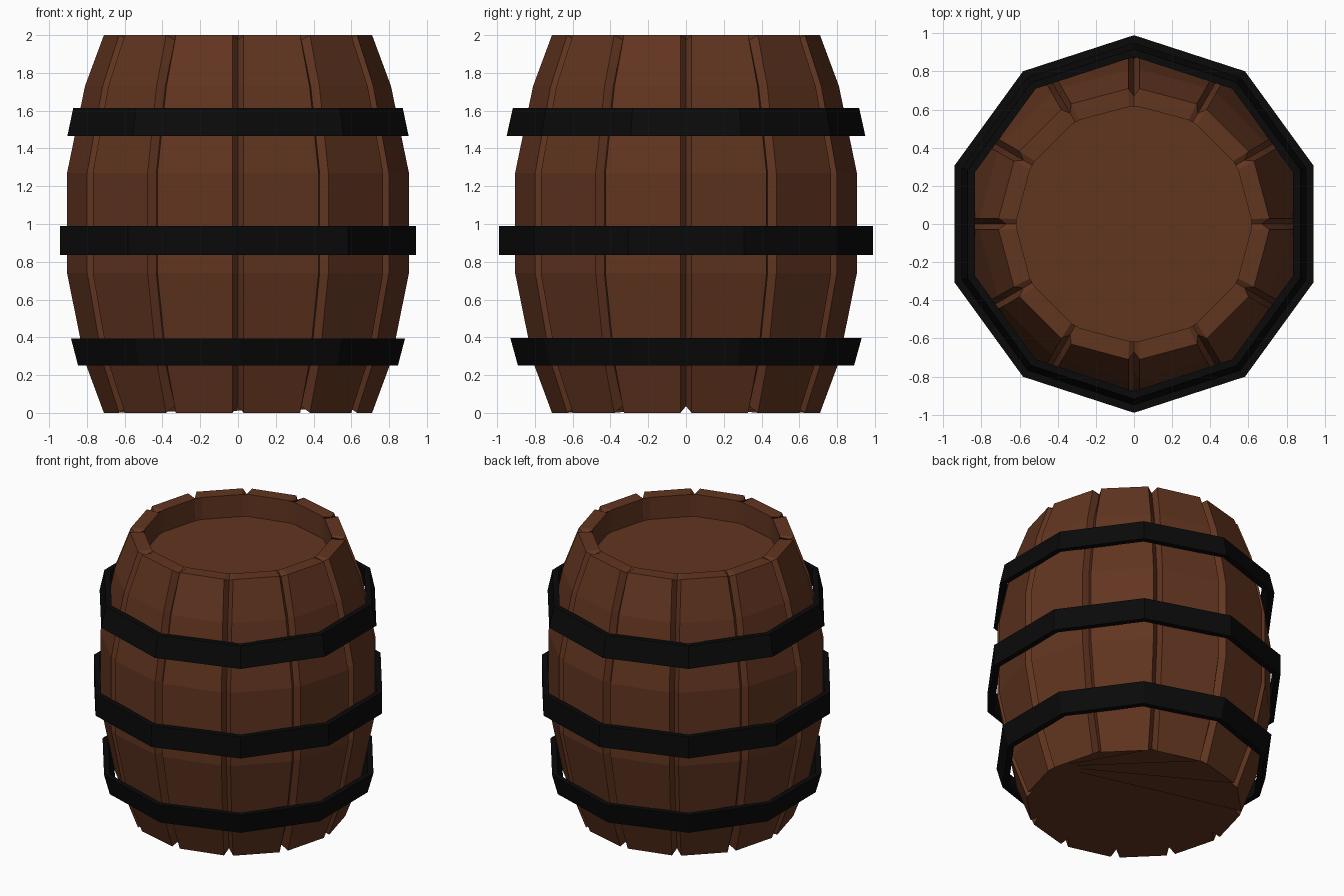
import bpy, bmesh
from math import cos, sin, pi

if "Cube" in bpy.data.objects:
    bpy.data.objects.remove(bpy.data.objects["Cube"])


def material(name, rgb):
    m = bpy.data.materials.new(name)
    m.diffuse_color = (*rgb, 1)
    m.use_nodes = True
    m.node_tree.nodes["Principled BSDF"].inputs["Base Color"].default_value = m.diffuse_color
    return m


def finish(bm, name, mat):
    bmesh.ops.recalc_face_normals(bm, faces=bm.faces)
    me = bpy.data.meshes.new(name)
    bm.to_mesh(me)
    bm.free()
    me.materials.append(mat)
    ob = bpy.data.objects.new(name, me)
    bpy.context.collection.objects.link(ob)
    return ob


def bridge(bm, a, b):
    n = len(a)
    for i in range(n):
        j = (i + 1) % n
        bm.faces.new((a[i], a[j], b[j], b[i]))


wood = material("wood", (0.12, 0.035, 0.014))
iron = material("iron", (0.003, 0.003, 0.003))

# Barrel body: 12 flat staves separated by V grooves
STAVES, HALF, DEPTH = 12, 0.03, 0.04


def stave_ring(bm, r, z, depth=0.0, dz=0.0, half=HALF):
    ring = []
    for k in range(STAVES):
        a = 2 * pi * k / STAVES
        for t, d, h in ((-half, 0, 0), (0, depth, dz), (half, 0, 0)):
            ring.append(bm.verts.new(((r - d) * cos(a) - t * sin(a),
                                      (r - d) * sin(a) + t * cos(a), z + h)))
    return ring


bm = bmesh.new()
rings = [
    stave_ring(bm, 0.71, 0.0, DEPTH, 0.035),
    stave_ring(bm, 0.81, 0.27, DEPTH),
    stave_ring(bm, 0.905, 0.74, DEPTH),
    stave_ring(bm, 0.905, 1.27, DEPTH),
    stave_ring(bm, 0.81, 1.73, DEPTH),
    stave_ring(bm, 0.71, 2.0, DEPTH, -0.025),
    stave_ring(bm, 0.615, 2.0, half=0.025),   # inner rim
    stave_ring(bm, 0.615, 1.84, half=0.025),  # recessed lid
]
for lower, upper in zip(rings, rings[1:]):
    bridge(bm, lower, upper)
bm.faces.new(rings[0])
bm.faces.new(rings[-1])
finish(bm, "barrel_body", wood)


# Hoops: ten-sided bands standing slightly off the staves
def hoop(name, r0, z0, r1, z1, thick=0.04, sides=10):
    bm = bmesh.new()
    loops = []
    for r, z in ((r0, z0), (r1, z1), (r1 - thick, z1), (r0 - thick, z0)):
        loops.append([bm.verts.new((r * cos(pi / 2 + 2 * pi * k / sides),
                                    r * sin(pi / 2 + 2 * pi * k / sides), z))
                      for k in range(sides)])
    for i in range(4):
        bridge(bm, loops[i], loops[(i + 1) % 4])
    finish(bm, name, iron)


hoop("lower_hoop", 0.89, 0.25, 0.93, 0.395)
hoop("middle_hoop", 0.99, 0.835, 0.99, 0.99)
hoop("upper_hoop", 0.95, 1.465, 0.917, 1.615)
